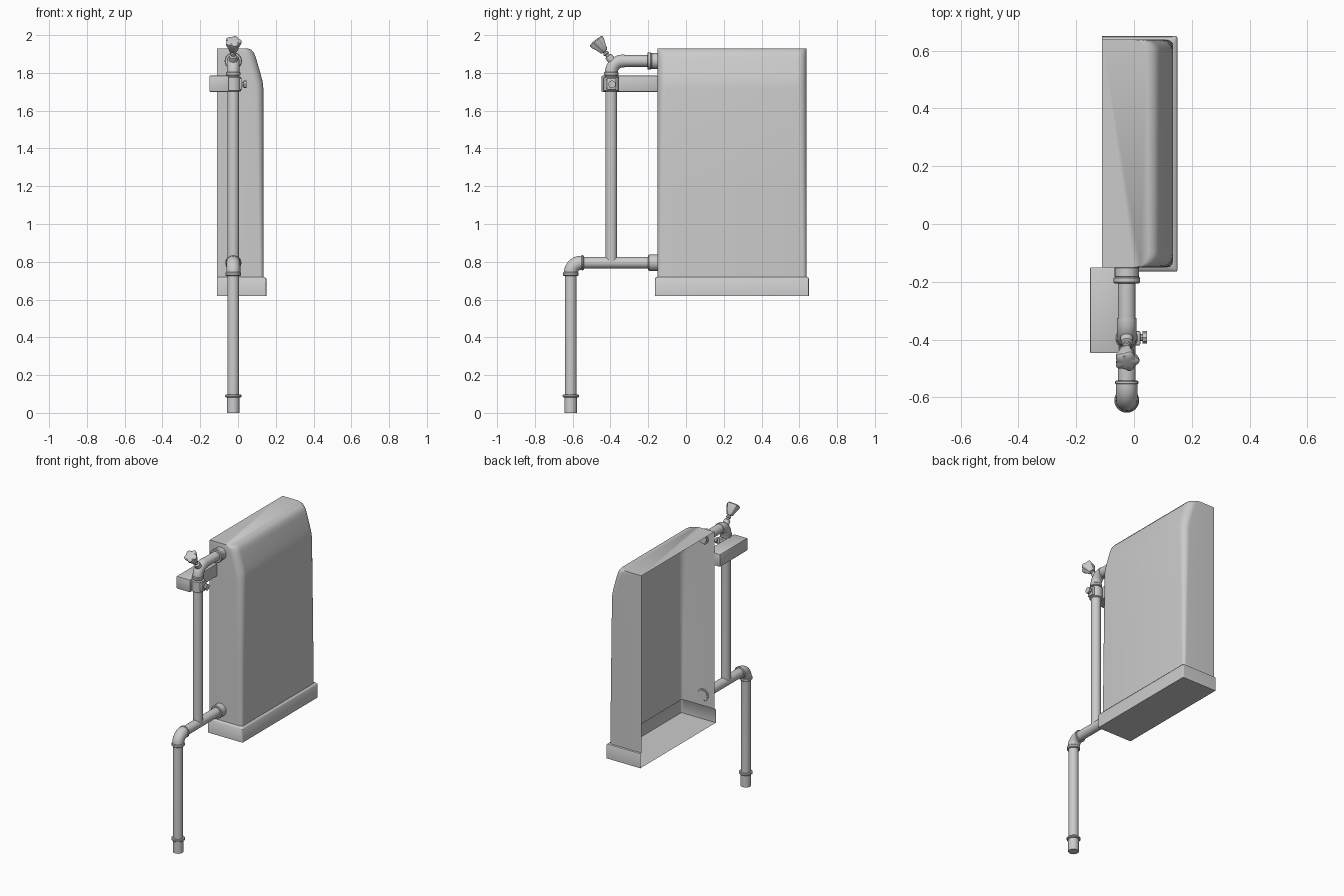
import bpy, bmesh, math
from mathutils import Vector

if "Cube" in bpy.data.objects:
    bpy.data.objects.remove(bpy.data.objects["Cube"])

PX = -0.025  # x of the pipe plane


def finish(name, bm, angle=40):
    bmesh.ops.recalc_face_normals(bm, faces=bm.faces)
    me = bpy.data.meshes.new(name)
    bm.to_mesh(me)
    bm.free()
    ob = bpy.data.objects.new(name, me)
    bpy.context.collection.objects.link(ob)
    bpy.ops.object.select_all(action='DESELECT')
    ob.select_set(True)
    bpy.context.view_layer.objects.active = ob
    bpy.ops.object.shade_smooth_by_angle(angle=math.radians(angle))
    return ob


def skin(bm, rings, closed=True):
    vs = [[bm.verts.new(p) for p in r] for r in rings]
    n = len(vs[0])
    for a, b in zip(vs, vs[1:]):
        for i in range(n if closed else n - 1):
            j = (i + 1) % n
            bm.faces.new((a[i], a[j], b[j], b[i]))
    bm.faces.new(vs[0])
    bm.faces.new(vs[-1])


def ring(c, t, r, n=24, lobe=0.0):
    t = Vector(t).normalized()
    u = Vector((1, 0, 0)) if abs(t.x) < 0.9 else Vector((0, 1, 0))
    w = t.cross(u)
    out = []
    for i in range(n):
        a = 2 * math.pi * i / n
        rr = r * (1 - lobe * (0.5 - 0.5 * math.cos(5 * a)))
        out.append(Vector(c) + rr * (math.cos(a) * u + math.sin(a) * w))
    return out


def lathe(name, start, axis, prof, n=24, lobe=0.0):
    """Turned part: prof holds (distance along axis, radius)."""
    ax = Vector(axis).normalized()
    bm = bmesh.new()
    skin(bm, [ring(Vector(start) + ax * d, ax, r, n, lobe) for d, r in prof])
    return finish(name, bm)


def pipe(name, start, corner, end, bend, r):
    """Pipe from start to end with a rounded bend at the corner, all (y, z)."""
    s, c, e = (Vector((PX, *p)) for p in (start, corner, end))
    a, b = (s - c).normalized(), (e - c).normalized()
    o = c + (a + b) * bend
    bm = bmesh.new()
    rings = [ring(s, -a, r)]
    for k in range(9):
        t = math.pi / 2 * k / 8
        rings.append(ring(o - b * bend * math.cos(t) - a * bend * math.sin(t),
                          -a * math.cos(t) + b * math.sin(t), r))
    rings.append(ring(e, b, r))
    skin(bm, rings)
    return finish(name, bm)


def box(name, lo, hi, bevel):
    bm = bmesh.new()
    bmesh.ops.create_cube(bm, size=1)
    for v in bm.verts:
        v.co = [(l + h) / 2 + q * (h - l) for l, h, q in zip(lo, hi, v.co)]
    bmesh.ops.bevel(bm, geom=bm.edges[:], offset=bevel, segments=2,
                    profile=0.5, affect='EDGES')
    return finish(name, bm)


# Tank shell and base tray, open on the -x side
def section(z, x1, y0, y1, r):
    pts = [(-0.11, y0, z)]
    for cy, a0 in ((y0 + r, -90), (y1 - r, 0)):
        for k in range(8):
            a = math.radians(a0 + 90 * k / 7)
            pts.append((x1 - r + r * math.cos(a), cy + r * math.sin(a), z))
    return pts + [(-0.11, y1, z)]


tray, body = (-0.165, 0.65), (-0.15, 0.638)
levels = [(0.62, 0.15, *tray, 0.006), (0.71, 0.15, *tray, 0.008),
          (0.717, 0.145, -0.16, 0.647, 0.012), (0.72, 0.135, *body, 0.02)]
levels += [(z, x, *body, r) for z, x, r in (
    (1.2, 0.134, 0.03), (1.72, 0.134, 0.045), (1.755, 0.13, 0.05),
    (1.79, 0.121, 0.05), (1.88, 0.095, 0.05), (1.905, 0.085, 0.05),
    (1.923, 0.07, 0.05), (1.93, 0.05, 0.05))]
bm = bmesh.new()
skin(bm, [section(*l) for l in levels], closed=False)
finish("tank", bm)

# Pipes
pipe("lower_pipe", (-0.61, 0.08), (-0.61, 0.795), (-0.145, 0.795), 0.06, 0.031)
pipe("upper_pipe", (-0.395, 0.795), (-0.395, 1.863), (-0.14, 1.863), 0.06, 0.031)

# Collars, sleeves and flanges
UP, BACK = (0, 0, 1), (0, 1, 0)
lathe("foot_plug", (PX, -0.61, 0), UP, [(0, 0.033), (0.085, 0.033)])
for name, y, z, ax, h, r in (
        ("foot_collar", -0.61, 0.082, UP, 0.016, 0.043),
        ("lower_elbow_collar", -0.61, 0.725, UP, 0.02, 0.041),
        ("lower_elbow_end", -0.555, 0.795, BACK, 0.014, 0.04),
        ("upper_elbow_collar", -0.395, 1.785, UP, 0.02, 0.038),
        ("lower_flange", -0.2, 0.795, BACK, 0.052, 0.043),
        ("upper_flange", -0.185, 1.863, BACK, 0.037, 0.042),
        ("upper_flange_rim", -0.205, 1.863, BACK, 0.022, 0.046)):
    b = 0.004
    lathe(name, (PX, y, z), ax, [(0, r - b), (b, r), (h - b, r), (h, r - b)])
# Swollen elbow sockets
pipe("lower_elbow", (-0.61, 0.735), (-0.61, 0.795), (-0.55, 0.795), 0.055, 0.037)
pipe("upper_elbow", (-0.395, 1.79), (-0.395, 1.863), (-0.325, 1.863), 0.06, 0.034)

# Wall bracket with pipe clamp and bolt
box("bracket", (-0.152, -0.447, 1.7), (-0.05, -0.15, 1.785), 0.004)
lathe("pipe_clamp", (PX, -0.395, 1.702), UP,
      [(0, 0.036), (0.004, 0.041), (0.074, 0.041), (0.078, 0.036)])
box("clamp_lug", (0.0, -0.42, 1.71), (0.022, -0.37, 1.772), 0.005)
lathe("clamp_bolt", (0.015, -0.392, 1.74), (1, 0, 0),
      [(0, 0.012), (0.015, 0.012), (0.0151, 0.021), (0.03, 0.021)], 8)

# Tap stem and fluted handle, tilted forward
axis, base = (0, -0.63, 0.776), (PX, -0.392, 1.865)
lathe("tap_stem", base, axis,
      [(0, 0.022), (0.03, 0.02), (0.034, 0.011), (0.042, 0.011), (0.046, 0.016),
       (0.054, 0.016), (0.058, 0.01), (0.09, 0.01)], 16)
lathe("tap_handle", base, axis,
      [(0.062, 0.016), (0.068, 0.023), (0.085, 0.028), (0.118, 0.043),
       (0.132, 0.044), (0.138, 0.037), (0.14, 0.015)], 40, 0.2)
